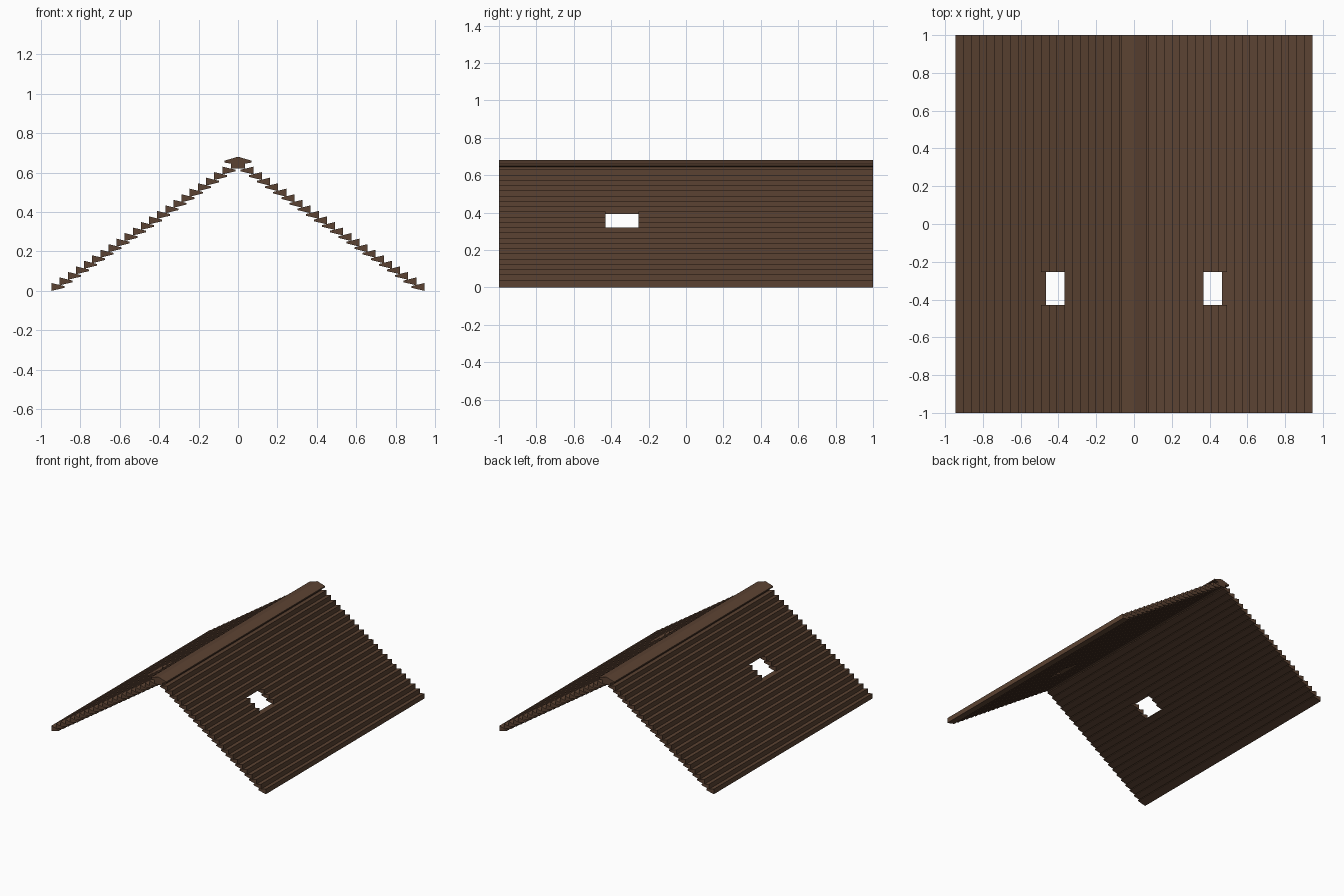
import bpy

if "Cube" in bpy.data.objects:
    bpy.data.objects.remove(bpy.data.objects["Cube"])

# shared wood material
wood = bpy.data.materials.new("wood")
wood.diffuse_color = (0.105, 0.055, 0.032, 1)
wood.use_nodes = True
wood.node_tree.nodes["Principled BSDF"].inputs["Base Color"].default_value = wood.diffuse_color


def prism(name, profile, y0, y1):
    """Extrude an x-z profile along y."""
    n = len(profile)
    verts = [(x, y, z) for y in (y0, y1) for x, z in profile]
    faces = [tuple(range(n)), tuple(range(2 * n - 1, n - 1, -1))]
    faces += [(i, i + n, (i + 1) % n + n, (i + 1) % n) for i in range(n)]
    mesh = bpy.data.meshes.new(name)
    mesh.from_pydata(verts, [], faces)
    mesh.materials.append(wood)
    obj = bpy.data.objects.new(name, mesh)
    bpy.context.collection.objects.link(obj)
    return obj


ROWS, DX, DZ = 22, 0.0412, 0.0281
HOLE = (-0.43, -0.255)

# overlapping tapered roof boards, both slopes
for side, label in ((1, "right"), (-1, "left")):
    for i in range(ROWS):
        x, z = 0.945 - i * DX, i * DZ
        board = [(x, z), (x, z + 0.04), (x - 0.066, z + 0.024), (x - 0.066, z + 0.016)]
        board = [(side * px, pz) for px, pz in board]
        if side < 0:
            board.reverse()
        # boards interrupted by the skylight opening
        spans = [(-1, HOLE[0]), (HOLE[1], 1)] if i in (11, 12, 13) else [(-1, 1)]
        for y0, y1 in spans:
            prism(f"roof_board_{label}", board[::-1], y0, y1)

# ridge cap
half = [(0.068, 0.66), (0.068, 0.65), (0.036, 0.645), (0.036, 0.62)]
cap = [(0, 0.68)] + half + [(-x, z) for x, z in reversed(half)]
prism("ridge_cap", cap[::-1], -1, 1)
